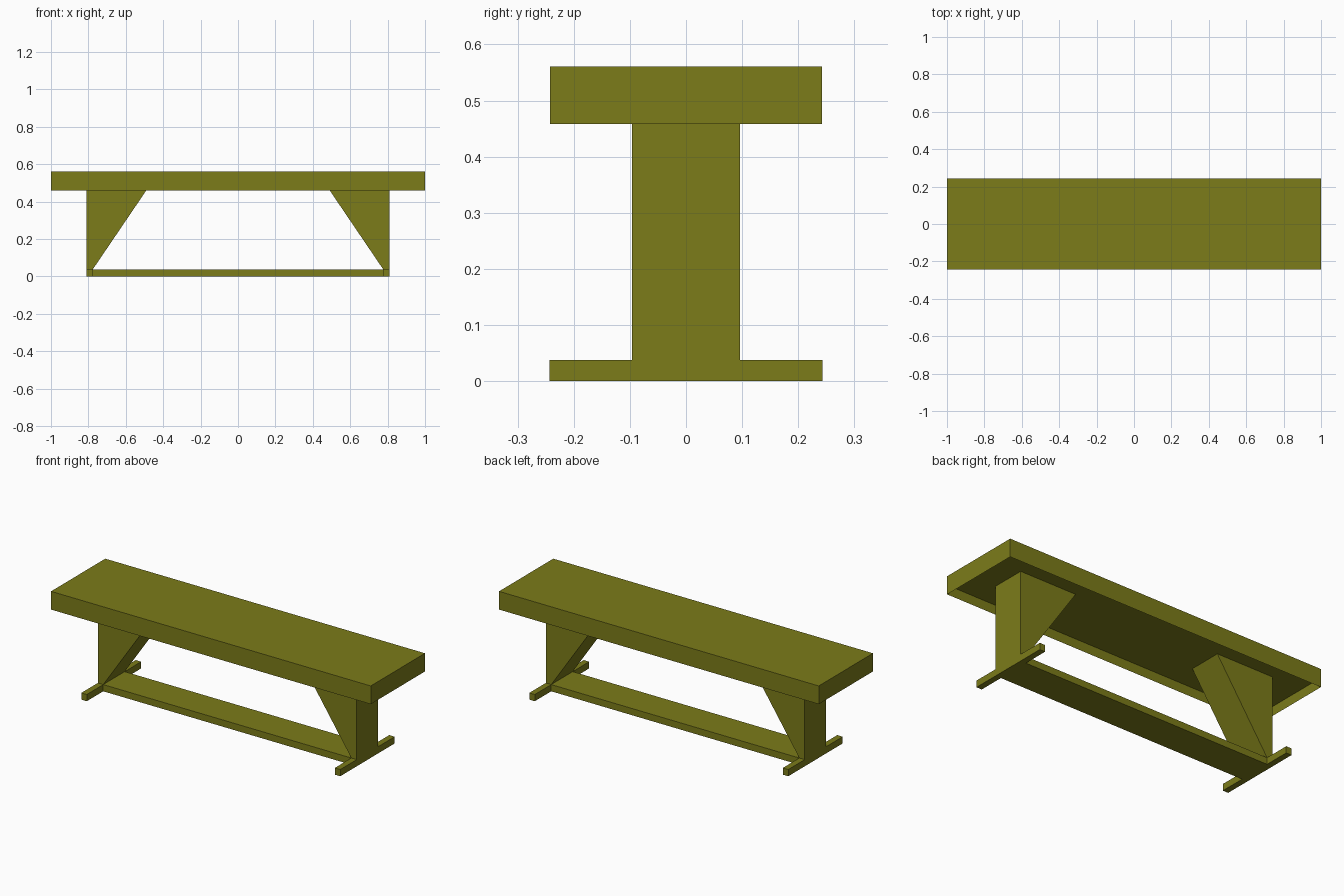
import bpy, bmesh
from mathutils import Vector

if "Cube" in bpy.data.objects:
    bpy.data.objects.remove(bpy.data.objects["Cube"])

olive = bpy.data.materials.new("olive_paint")
olive.diffuse_color = (0.2, 0.2, 0.01, 1)
olive.use_nodes = True
olive.node_tree.nodes["Principled BSDF"].inputs["Base Color"].default_value = olive.diffuse_color


def add_object(name, bm):
    bmesh.ops.recalc_face_normals(bm, faces=bm.faces)
    mesh = bpy.data.meshes.new(name)
    bm.to_mesh(mesh)
    bm.free()
    mesh.materials.append(olive)
    obj = bpy.data.objects.new(name, mesh)
    bpy.context.collection.objects.link(obj)
    return obj


def box_bm(x0, x1, y0, y1, z0, z1):
    bm = bmesh.new()
    bmesh.ops.create_cube(bm, size=1)
    bmesh.ops.scale(bm, vec=(x1 - x0, y1 - y0, z1 - z0), verts=bm.verts)
    bmesh.ops.translate(bm, vec=((x0 + x1) / 2, (y0 + y1) / 2, (z0 + z1) / 2), verts=bm.verts)
    return bm


TOP, SKIRT, UNDER = 0.561, 0.458, 0.51
FOOT_H, LEG_W = 0.038, 0.096
X_OUT, X_IN = 0.81, 0.776

# Seat: slab with a thin skirt hanging below its underside
bm = box_bm(-1, 1, -0.242, 0.242, SKIRT, TOP)
bottom = min(bm.faces, key=lambda f: f.calc_center_median().z)
bmesh.ops.inset_region(bm, faces=[bottom], thickness=0.002)
bmesh.ops.translate(bm, vec=(0, 0, UNDER - SKIRT), verts=bottom.verts)
add_object("seat", bm)

# Stretcher board between the feet
add_object("stretcher", box_bm(-X_IN, X_IN, -LEG_W, LEG_W, 0, FOOT_H))

# Legs and feet, one pair at each end
for side, label in ((-1, "left"), (1, "right")):
    xs = sorted((side * X_IN, side * X_OUT))
    add_object(label + "_foot", box_bm(*xs, -0.243, 0.243, 0, FOOT_H))

    # Tapered leg, wide under the seat and narrow at the foot
    profile = [(X_OUT, FOOT_H), (X_OUT, UNDER), (0.456, UNDER), (X_IN, FOOT_H)]
    bm = bmesh.new()
    face = bm.faces.new([bm.verts.new((side * x, -LEG_W, z)) for x, z in profile])
    ext = bmesh.ops.extrude_face_region(bm, geom=[face])
    moved = [v for v in ext["geom"] if isinstance(v, bmesh.types.BMVert)]
    bmesh.ops.translate(bm, vec=Vector((0, 2 * LEG_W, 0)), verts=moved)
    add_object(label + "_leg", bm)
